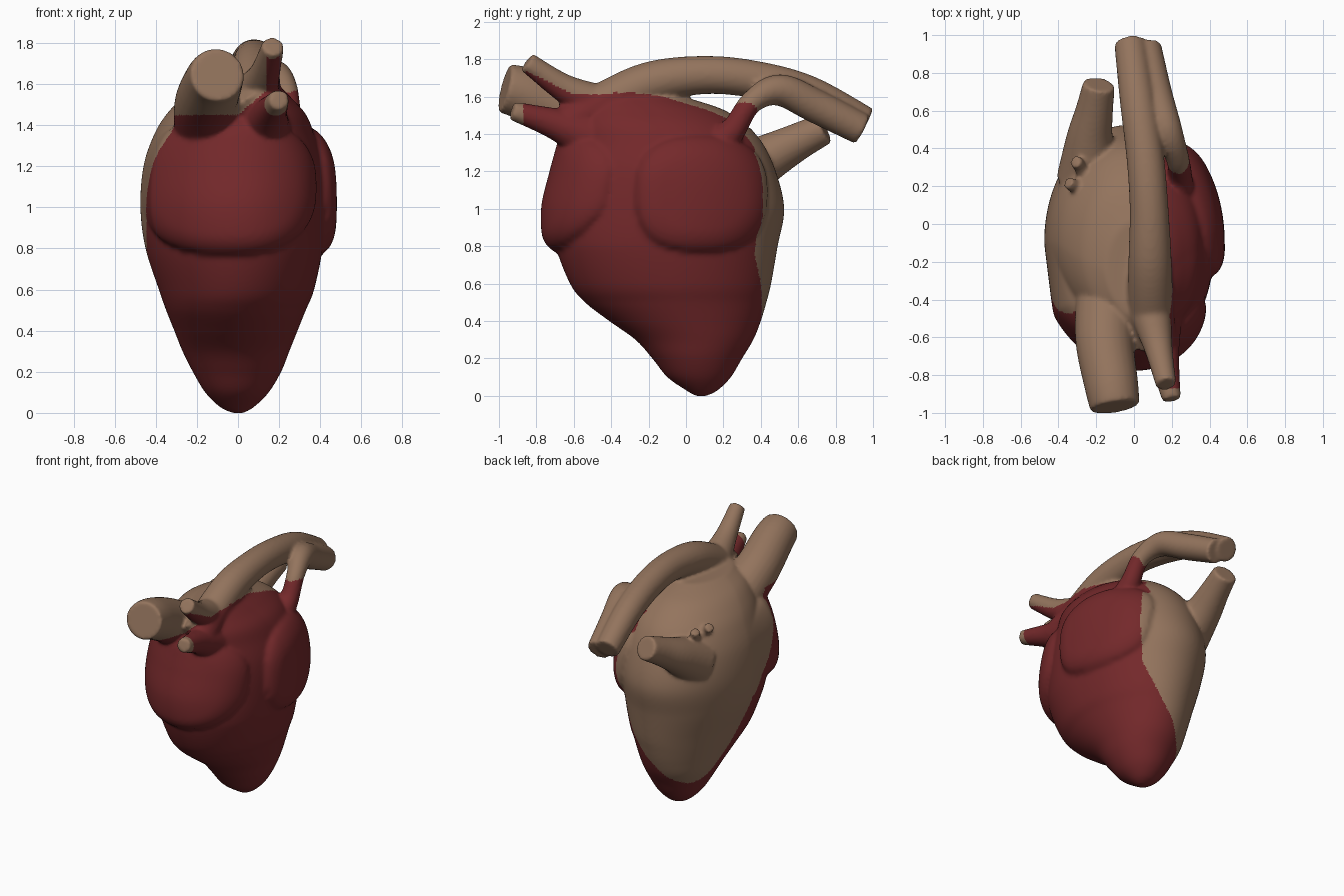
import bpy, bmesh, math
from mathutils import Vector

if "Cube" in bpy.data.objects:
    bpy.data.objects.remove(bpy.data.objects["Cube"])


def spline(rows, steps):
    """Catmull-Rom interpolation of rows of numbers."""
    out = []
    n = len(rows)
    for i in range(n - 1):
        a, b = rows[max(i - 1, 0)], rows[i]
        c, d = rows[i + 1], rows[min(i + 2, n - 1)]
        for s in range(steps):
            t = s / steps
            out.append([0.5 * (2 * q + (r - p) * t + (2 * p - 5 * q + 4 * r - w) * t * t
                               + (3 * q - p - 3 * r + w) * t ** 3)
                        for p, q, r, w in zip(a, b, c, d)])
    out.append(list(rows[-1]))
    return out


def loft(bm, rings):
    """Skin a list of closed rings and cap both ends."""
    loops = [[bm.verts.new(p) for p in ring] for ring in rings]
    k = len(loops[0])
    for a, b in zip(loops, loops[1:]):
        for i in range(k):
            j = (i + 1) % k
            bm.faces.new((a[i], a[j], b[j], b[i]))
    bm.faces.new(loops[0][::-1])
    bm.faces.new(loops[-1])


def vessel(bm, rows, sides=24):
    """Tube through rows of x, y, z, radius."""
    pts = spline(rows, 6)
    rings = []
    for i, p in enumerate(pts):
        d = Vector(pts[min(i + 1, len(pts) - 1)][:3]) - Vector(pts[max(i - 1, 0)][:3])
        d.normalize()
        u = d.cross(Vector((1, 0, 0))).normalized()
        v = d.cross(u)
        rings.append([Vector(p[:3]) + p[3] * (u * math.cos(t) + v * math.sin(t))
                      for t in (2 * math.pi * k / sides for k in range(sides))])
    loft(bm, rings)


def pad(u, v, power, edge):
    """1 inside a rounded patch, falling to 0 at its rim."""
    s = (abs(u) ** power + abs(v) ** power) ** (1 / power)
    t = min(max((1 - s) / edge, 0), 1)
    return math.sqrt(t * (2 - t))


bm = bmesh.new()

# Ventricle body: z, left x, right x, front y, back y
body = [
    (0.0, -.03, .03, .05, .11), (.03, -.09, .08, .0, .17), (.1, -.16, .15, -.1, .24),
    (.2, -.22, .21, -.18, .30), (.3, -.27, .25, -.27, .36), (.4, -.31, .29, -.41, .40),
    (.5, -.35, .33, -.54, .43), (.6, -.385, .37, -.62, .455), (.8, -.45, .41, -.695, .49),
    (1.0, -.475, .42, -.71, .525), (1.2, -.46, .41, -.665, .48), (1.35, -.41, .37, -.625, .41),
    (1.45, -.35, .33, -.61, .32), (1.53, -.27, .26, -.58, .20), (1.59, -.15, .2, -.52, .02)]
rings = []
for z, xl, xr, yf, yb in spline(body, 10):
    ring = []
    for k in range(160):
        t = 2 * math.pi * k / 160
        c, s = math.cos(t), math.sin(t)
        skew = .035 * max(0, -s) * min(max((z - .5) / .3, 0), 1)
        x = (xl + xr) / 2 + (xr - xl) / 2 * c + skew
        y = (yf + yb) / 2 + (yb - yf) / 2 * s
        # Raised front and right lobes
        d = 0
        if s < 0:
            fade = min(1, -1.7 * s) ** 2 if c < 0 else 1
            d = .065 * fade * pad((x + .05) / .42, (z - 1.1) / .33, 2.6, .3)
        if c > 0:
            d = max(d, .06 * pad((y - .08) / .35, (z - 1.08) / .31, 2.6, .4))
        n = Vector((c / (xr - xl), s / (yb - yf))).normalized()
        ring.append((x + n.x * d, y + n.y * d, z))
    rings.append(ring)
loft(bm, rings)

# Great vessels
vessel(bm, [(.11, -.62, 1.45, .12), (.09, -.45, 1.55, .12), (.085, -.2, 1.67, .115),
            (.08, .08, 1.715, .103), (.06, .35, 1.695, .10), (.02, .65, 1.62, .095),
            (-.02, .96, 1.46, .085)])                         # long arch
vessel(bm, [(.21, .12, 1.3, .12), (.24, .25, 1.42, .07), (.23, .35, 1.57, .062),
            (.17, .5, 1.635, .085), (.11, .7, 1.545, .09), (.06, .94, 1.425, .085)])  # side branch
vessel(bm, [(-.14, -.40, 1.36, .17), (-.155, -.62, 1.5, .155), (-.12, -.85, 1.61, .143),
            (-.1, -.97, 1.645, .132)])                        # front trunk
vessel(bm, [(-.24, .25, 1.17, .17), (-.235, .45, 1.28, .125), (-.21, .6, 1.36, .1),
            (-.185, .74, 1.43, .085)])                        # back trunk
# Small front and top vessels
vessel(bm, [(.09, -.48, 1.56, .11), (.13, -.66, 1.65, .075), (.17, -.85, 1.785, .055)])
vessel(bm, [(.12, -.5, 1.38, .14), (.155, -.7, 1.455, .085), (.2, -.93, 1.525, .05)])
for x, y in ((-.35, .22), (-.31, .33)):
    vessel(bm, [(-.25, .22, 1.32, .035), ((x - .27) / 2, y - .02, 1.39, .035),
                (x, y, 1.43, .035)], 12)

bmesh.ops.recalc_face_normals(bm, faces=bm.faces)
mesh = bpy.data.meshes.new("heart")
bm.to_mesh(mesh)
bm.free()
heart = bpy.data.objects.new("heart", mesh)
bpy.context.collection.objects.link(heart)

# Fuse the parts into one smooth skin
fuse = heart.modifiers.new("fuse", 'REMESH')
fuse.mode = 'VOXEL'
fuse.voxel_size = 0.012
soften = heart.modifiers.new("soften", 'SMOOTH')
soften.factor = 0.5
soften.iterations = 8
dg = bpy.context.evaluated_depsgraph_get()
skin = bpy.data.meshes.new_from_object(heart.evaluated_get(dg))
heart.modifiers.clear()
heart.data = skin

# Colours: red muscle at front and right, brown at back left and top
skin.materials.clear()
for name, col in (("muscle_red", (.175, .022, .024, 1)), ("vessel_brown", (.295, .175, .11, 1))):
    mat = bpy.data.materials.new(name)
    mat.diffuse_color = col
    mat.use_nodes = True
    mat.node_tree.nodes["Principled BSDF"].inputs["Base Color"].default_value = mat.diffuse_color
    skin.materials.append(mat)
for f in skin.polygons:
    x, y, z = f.center
    left = min(max(-3 * x, 0), 1)
    limit = .18 + .81 * x - .7 * max(0, z - .8) * left
    limit += max(0, .75 - z) * (.5 * (1 - left) + .1) + .03 * left * (z < .8)
    back = z > .09 and y > limit
    top = z > 1.45 + .85 * max(0, x) - .3 * max(0, y + .1)
    branch = x > .16 and .15 < y < .37 and 1.3 < z < 1.56
    under = x > .14 and -.86 < y < -.6 and z < 1.62 - .5 * (y + .62)
    tip = y < -.87
    f.material_index = 1 if tip or ((back or top) and not branch and not under) else 0
    f.use_smooth = True
